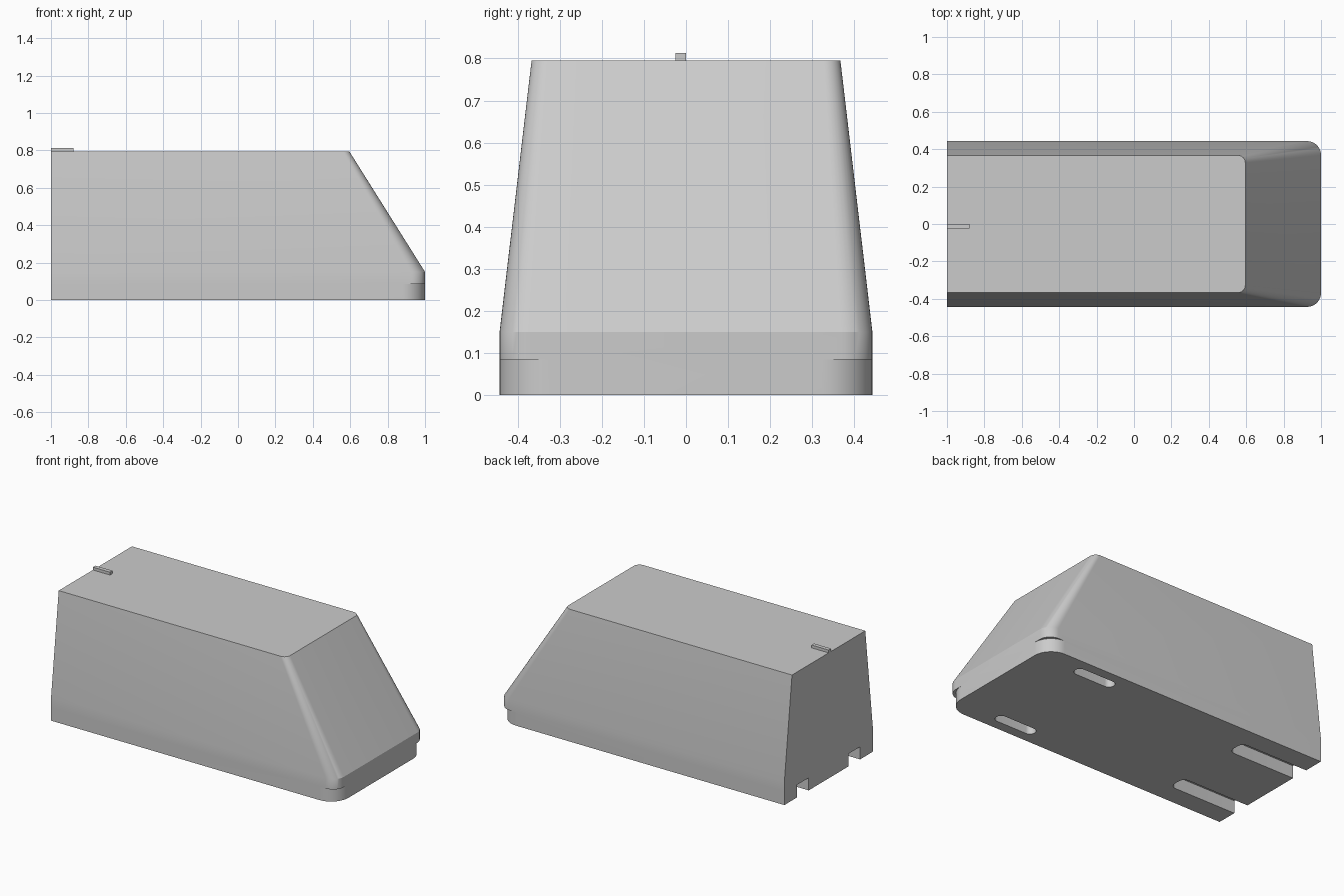
import bpy, bmesh
from math import sin, cos, pi, radians

if "Cube" in bpy.data.objects:
    bpy.data.objects.remove(bpy.data.objects["Cube"])

GREY = (0.6, 0.6, 0.6)
grey = bpy.data.materials.new("light grey")
grey.use_nodes = True
grey.diffuse_color = (*GREY, 1)
grey.node_tree.nodes["Principled BSDF"].inputs["Base Color"].default_value = (*GREY, 1)


def arc(cx, cy, r, start, end, steps=10):
    """Points along a circular arc, angles in degrees."""
    angles = [radians(start + (end - start) * i / steps) for i in range(steps + 1)]
    return [(cx + r * cos(a), cy + r * sin(a)) for a in angles]


def hull_outline(nose, half, r):
    """Square at the rear, rounded at the two nose corners."""
    return ([(-1, -half)] + arc(nose - r, r - half, r, -90, 0)
            + arc(nose - r, half - r, r, 0, 90) + [(-1, half)])


def slot_outline(x0, x1, y, width, r):
    """Rounded rectangle along x."""
    h = width / 2
    return (arc(x0 + r, y - h + r, r, 180, 270) + arc(x1 - r, y - h + r, r, 270, 360)
            + arc(x1 - r, y + h - r, r, 0, 90) + arc(x0 + r, y + h - r, r, 90, 180))


def loft(name, sections):
    """Solid through a stack of (z, outline) sections."""
    bm = bmesh.new()
    rings = [[bm.verts.new((x, y, z)) for x, y in pts] for z, pts in sections]
    for low, high in zip(rings, rings[1:]):
        for i in range(len(low)):
            j = (i + 1) % len(low)
            bm.faces.new((low[i], low[j], high[j], high[i]))
    bm.faces.new(rings[0][::-1])
    bm.faces.new(rings[-1])
    bmesh.ops.remove_doubles(bm, verts=bm.verts, dist=1e-5)
    bmesh.ops.recalc_face_normals(bm, faces=bm.faces)
    mesh = bpy.data.meshes.new(name)
    bm.to_mesh(mesh)
    bm.free()
    mesh.materials.append(grey)
    obj = bpy.data.objects.new(name, mesh)
    bpy.context.collection.objects.link(obj)
    return obj


def activate(obj):
    bpy.ops.object.select_all(action='DESELECT')
    obj.select_set(True)
    bpy.context.view_layer.objects.active = obj


def combine(target, tool, operation):
    """Apply a boolean and discard the tool."""
    mod = target.modifiers.new(operation.title(), 'BOOLEAN')
    mod.object, mod.operation, mod.solver = tool, operation, 'EXACT'
    activate(target)
    bpy.ops.object.modifier_apply(modifier=mod.name)
    bpy.data.objects.remove(tool)


# Tapered shell with a sloping nose
LEDGE = 0.085
body = loft("body_shell", [(LEDGE, hull_outline(1, 0.443, 0.075)),
                           (0.15, hull_outline(1, 0.443, 0.075)),
                           (0.795, hull_outline(0.595, 0.367, 0.04))])

# Base with rounder nose corners, leaving a small lip above
base = hull_outline(1, 0.443, 0.12)
combine(body, loft("base", [(0, base), (LEDGE, base)]), 'UNION')

# Underside slots: closed pair near the nose, open pair at the rear
for side in (-1, 1):
    for outline in (slot_outline(0.44, 0.72, side * 0.345, 0.07, 0.034),
                    slot_outline(-1.2, -0.53, side * 0.257, 0.115, 0.04)):
        combine(body, loft("slot_cutter", [(-0.1, outline), (0.08, outline)]), 'DIFFERENCE')
activate(body)
bpy.ops.object.shade_smooth_by_angle(angle=radians(28))

# Small roof tab at the rear edge
tab = [(-1, -0.025), (-0.88, -0.025), (-0.88, 0), (-1, 0)]
loft("roof_tab", [(0.79, tab), (0.813, tab)])
